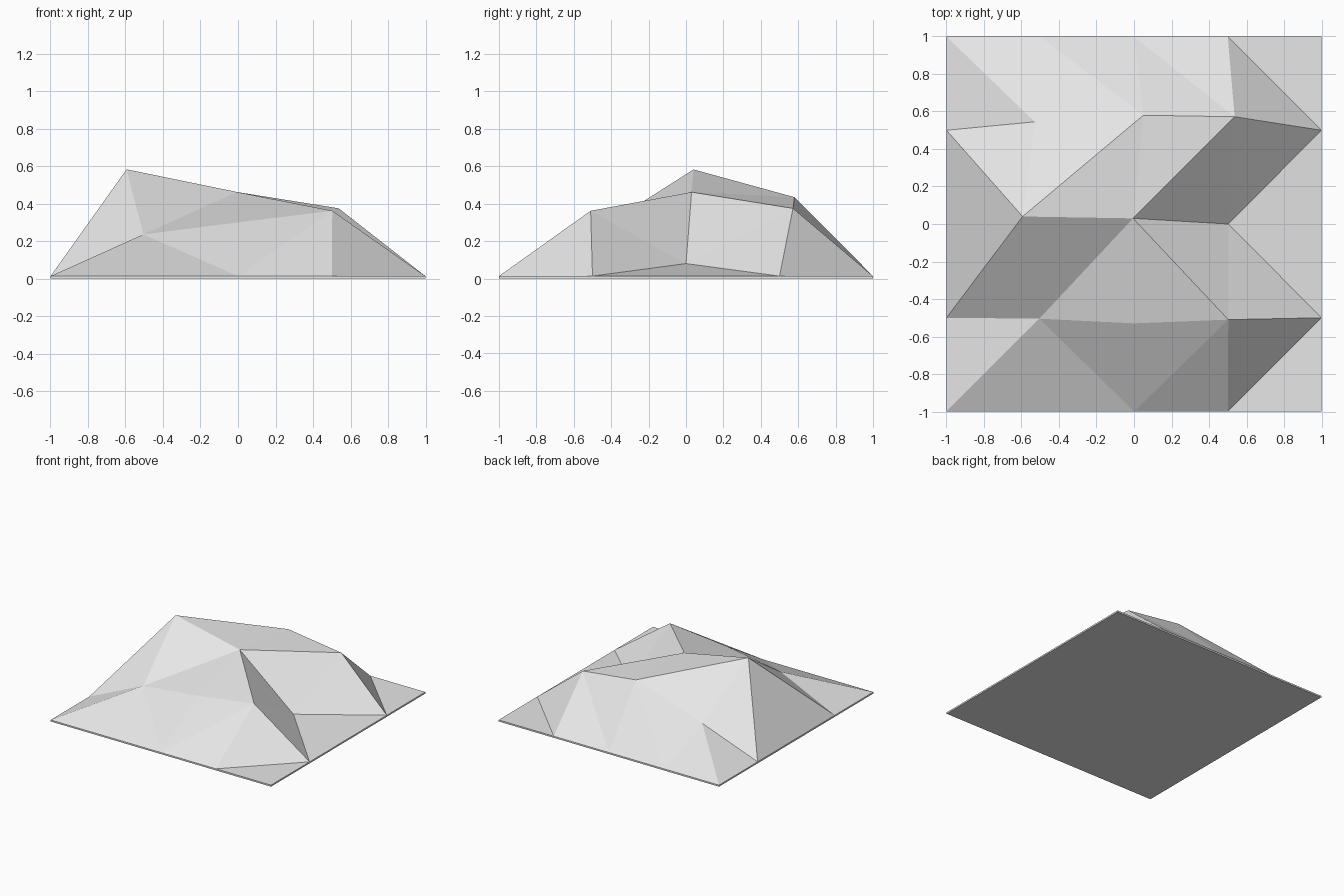
import bpy
import bmesh

cube = bpy.data.objects.get("Cube")
if cube:
    bpy.data.objects.remove(cube, do_unlink=True)

RIM = 0.013   # thickness of the slab around the hill
N = 4         # cells along each side

# Raised inner points, by column and row of the grid
PEAKS = {
    (1, 1): (-0.505, -0.505, 0.236),
    (2, 1): (0.0, -0.53, 0.30),
    (3, 1): (0.503, -0.51, 0.362),
    (1, 2): (-0.594, 0.04, 0.583),
    (2, 2): (-0.005, 0.03, 0.462),
    (3, 2): (0.503, 0.0, 0.08),
    (1, 3): (-0.53, 0.545, 0.22),
    (2, 3): (0.05, 0.58, 0.435),
    (3, 3): (0.537, 0.572, 0.375),
}
# Fold direction of each cell, front row first: u rises to +x, d falls
FOLDS = ["uduu", "uudd", "duuu", "dddd"]


def make_material(name, color):
    mat = bpy.data.materials.new(name)
    mat.use_nodes = True
    mat.diffuse_color = color
    bsdf = mat.node_tree.nodes["Principled BSDF"]
    bsdf.inputs["Base Color"].default_value = color
    bsdf.inputs["Roughness"].default_value = 0.8
    return mat


def build_hill():
    bm = bmesh.new()

    # Faceted top surface
    grid = {}
    for row in range(N + 1):
        for col in range(N + 1):
            flat = (2 * col / N - 1, 2 * row / N - 1, RIM)
            grid[col, row] = bm.verts.new(PEAKS.get((col, row), flat))
    for row, folds in enumerate(FOLDS):
        for col, fold in enumerate(folds):
            a, b = grid[col, row], grid[col + 1, row]
            c, d = grid[col + 1, row + 1], grid[col, row + 1]
            if fold == "u":
                bm.faces.new((a, b, c))
                bm.faces.new((a, c, d))
            else:
                bm.faces.new((a, b, d))
                bm.faces.new((b, c, d))

    # Thin slab sides and flat underside
    rim = [e for e in bm.edges if e.is_boundary]
    result = bmesh.ops.extrude_edge_only(bm, edges=rim)["geom"]
    for item in result:
        if isinstance(item, bmesh.types.BMVert):
            item.co.z = 0
    base = [e for e in bm.edges if e.is_boundary]
    bmesh.ops.contextual_create(bm, geom=base)
    bmesh.ops.recalc_face_normals(bm, faces=bm.faces)

    mesh = bpy.data.meshes.new("faceted_hill")
    bm.to_mesh(mesh)
    bm.free()
    obj = bpy.data.objects.new("faceted_hill", mesh)
    bpy.context.collection.objects.link(obj)
    return obj


hill = build_hill()
hill.data.materials.append(make_material("light_grey", (0.8, 0.8, 0.8, 1)))
